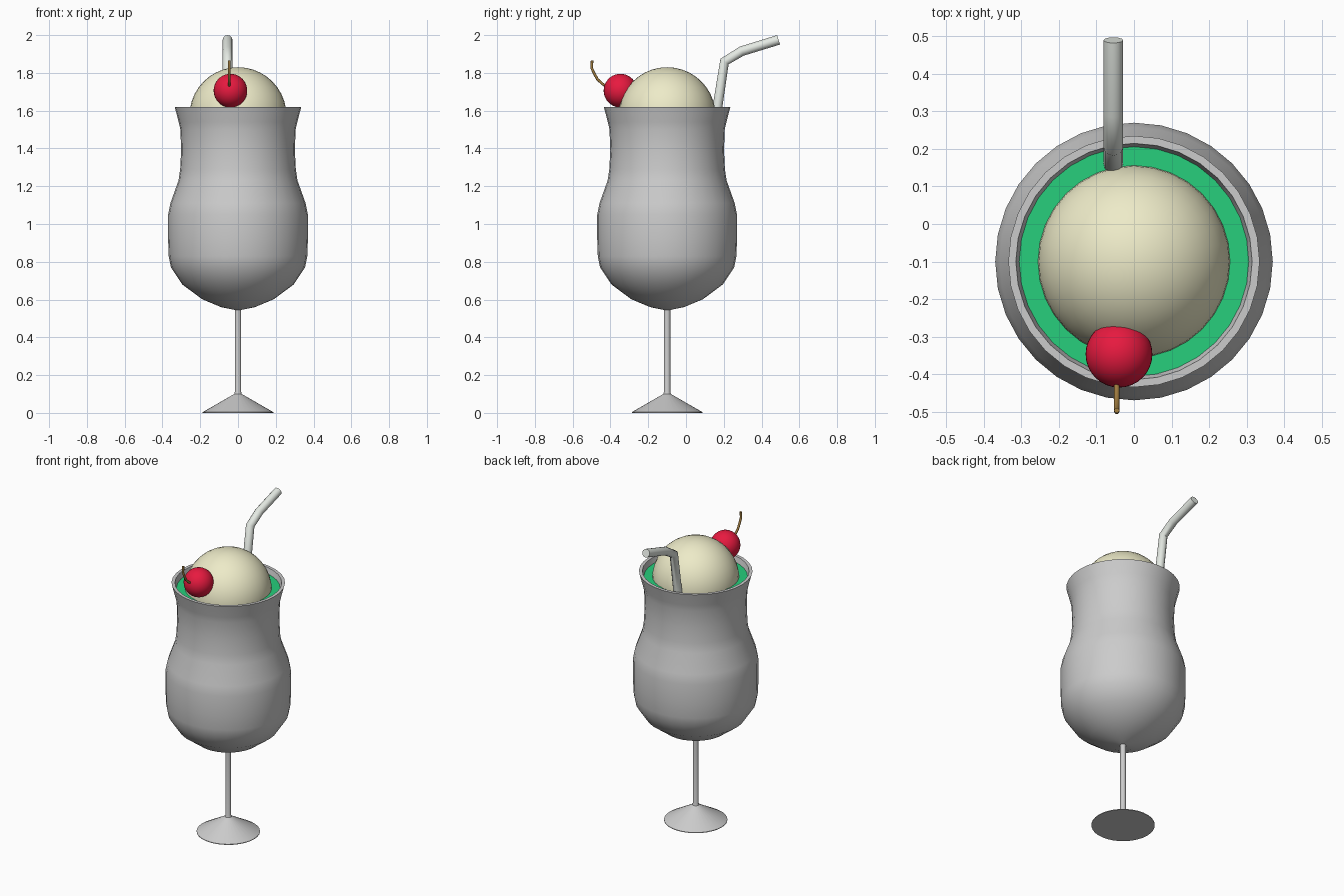
import bpy, bmesh, math

if "Cube" in bpy.data.objects:
    bpy.data.objects.remove(bpy.data.objects["Cube"])

AXIS_Y = -0.1  # glass axis is offset from the origin by the straw overhang


def material(name, rgb):
    m = bpy.data.materials.new(name)
    m.diffuse_color = (*rgb, 1)
    m.use_nodes = True
    m.node_tree.nodes["Principled BSDF"].inputs["Base Color"].default_value = m.diffuse_color
    return m


def finish(obj, mat=None, angle=40):
    bpy.ops.object.select_all(action='DESELECT')
    obj.select_set(True)
    bpy.context.view_layer.objects.active = obj
    if mat:
        obj.data.materials.append(mat)
    bpy.ops.object.shade_smooth_by_angle(angle=math.radians(angle))
    return obj


def lathe(name, profile, mat=None, sides=32):
    """Spin (radius, z) points around the glass axis."""
    bm = bmesh.new()
    vs = [bm.verts.new((r, 0, z)) for r, z in profile]
    es = [bm.edges.new(p) for p in zip(vs, vs[1:])]
    bmesh.ops.spin(bm, geom=vs + es, cent=(0, 0, 0), axis=(0, 0, 1),
                   angle=math.tau, steps=sides)
    bmesh.ops.remove_doubles(bm, verts=bm.verts, dist=1e-4)
    bmesh.ops.recalc_face_normals(bm, faces=bm.faces)
    me = bpy.data.meshes.new(name)
    bm.to_mesh(me)
    bm.free()
    obj = bpy.data.objects.new(name, me)
    obj.location = (0, AXIS_Y, 0)
    bpy.context.collection.objects.link(obj)
    return finish(obj, mat)


def ball(name, loc, r, mat):
    bpy.ops.mesh.primitive_uv_sphere_add(segments=32, ring_count=20, radius=r, location=loc)
    obj = bpy.context.object
    obj.name = name
    return finish(obj, mat)


def tube(name, x, path, r, mat):
    """Capped round tube through (y, z) points in the plane x."""
    cu = bpy.data.curves.new(name, 'CURVE')
    cu.dimensions = '3D'
    cu.bevel_depth = r
    cu.bevel_resolution = 4
    cu.use_fill_caps = True
    sp = cu.splines.new('POLY')
    sp.points.add(len(path) - 1)
    for p, (y, z) in zip(sp.points, path):
        p.co = (x, y, z, 1)
    obj = bpy.data.objects.new(name, cu)
    bpy.context.collection.objects.link(obj)
    bpy.ops.object.select_all(action='DESELECT')
    obj.select_set(True)
    bpy.context.view_layer.objects.active = obj
    bpy.ops.object.convert(target='MESH')
    return finish(bpy.context.object, mat, 50)


# Glass: foot, stem, outer bowl, rim, then inner wall back down
inner = [(0, 0.57), (0.09, 0.58), (0.18, 0.62), (0.285, 0.705), (0.34, 0.785),
         (0.35, 0.85), (0.35, 1.05), (0.34, 1.1), (0.29, 1.25), (0.28, 1.38),
         (0.285, 1.5), (0.293, 1.54)]
outer = [(0, 0), (0.187, 0), (0.187, 0.004), (0.02, 0.1), (0.017, 0.11), (0.017, 0.545),
         (0.09, 0.56), (0.19, 0.602), (0.295, 0.68), (0.355, 0.77), (0.367, 0.83),
         (0.37, 0.92), (0.37, 1.05), (0.358, 1.11), (0.315, 1.23), (0.306, 1.29), (0.301, 1.39),
         (0.305, 1.5), (0.314, 1.54), (0.335, 1.62)]
lathe("glass", outer + [(0.315, 1.62), (0.307, 1.585)] + inner[::-1])

# Drink filling the bowl
lathe("drink", [(max(r - 0.003, 0), z + 0.003) for r, z in inner]
      + [(0.306, 1.585), (0, 1.585)], material("green_drink", (0.02, 0.62, 0.2)))

# Ice cream scoop
ball("ice_cream_scoop", (0, AXIS_Y, 1.573), 0.257, material("vanilla", (0.85, 0.83, 0.58)))

# Cherry with its stalk
ball("cherry", (-0.04, -0.347, 1.706), 0.089, material("cherry_red", (0.8, 0.01, 0.05)))
tube("cherry_stalk", -0.046, [(-0.40, 1.715), (-0.44, 1.74), (-0.468, 1.765), (-0.485, 1.795),
     (-0.5, 1.827), (-0.497, 1.865)], 0.007, material("stalk_brown", (0.35, 0.2, 0.05)))

# Bent straw
tube("straw", -0.055, [(0.03, 0.78), (0.165, 1.61), (0.204, 1.86), (0.295, 1.915), (0.49, 1.975)],
     0.026, material("straw_pale", (0.78, 0.82, 0.77)))
